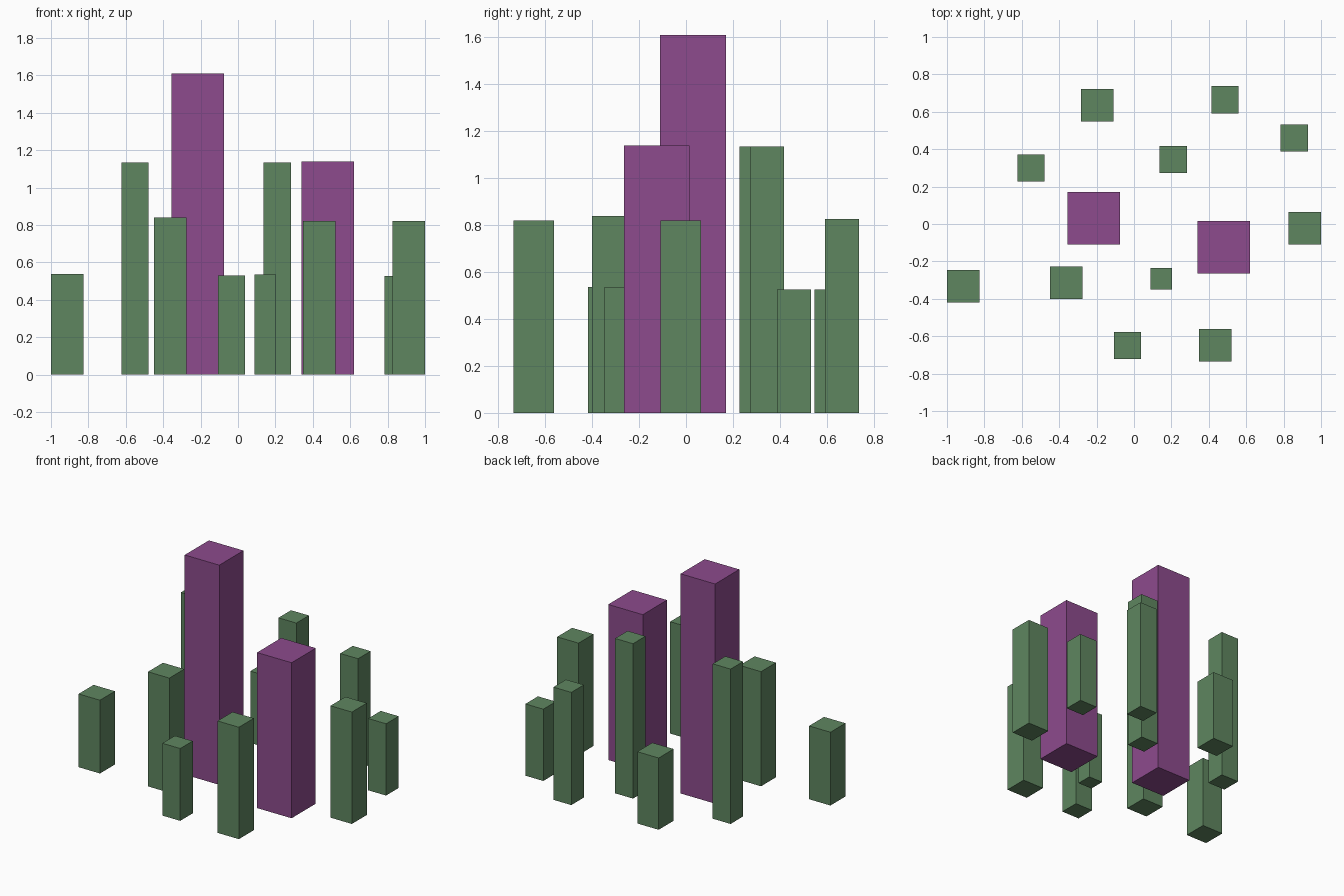
import bpy

cube = bpy.data.objects.get("Cube")
if cube:
    bpy.data.objects.remove(cube, do_unlink=True)


def make_material(name, rgb):
    mat = bpy.data.materials.new(name)
    mat.use_nodes = True
    color = (*rgb, 1.0)
    mat.diffuse_color = color
    mat.node_tree.nodes["Principled BSDF"].inputs["Base Color"].default_value = color
    return mat


def add_block(name, x, y, width, height, mat):
    """Square block standing on the ground."""
    bpy.ops.mesh.primitive_cube_add(size=1, location=(x, y, height / 2))
    block = bpy.context.object
    block.name = name
    block.scale = (width, width, height)
    bpy.ops.object.transform_apply(location=False, rotation=False, scale=True)
    block.data.materials.append(mat)


green = make_material("muted green", (0.114, 0.238, 0.117))
purple = make_material("plum purple", (0.266, 0.07, 0.266))

# Large central towers
TOWER = 0.28
add_block("tall_tower", -0.215, 0.03, TOWER, 1.61, purple)
add_block("short_tower", 0.48, -0.125, TOWER, 1.14, purple)

# Surrounding pillars in three widths
WIDE, MEDIUM, NARROW = 0.173, 0.145, 0.115
pillars = {
    "far_right_pillar": (-0.913, -0.332, WIDE, 0.537),
    "back_right_pillar": (-0.55, 0.3, MEDIUM, 1.135),
    "front_right_pillar": (-0.362, -0.315, WIDE, 0.84),
    "front_middle_pillar": (-0.035, -0.65, MEDIUM, 0.53),
    "inner_front_pillar": (0.147, -0.293, NARROW, 0.535),
    "inner_back_pillar": (0.21, 0.345, MEDIUM, 1.135),
    "front_left_pillar": (0.435, -0.648, WIDE, 0.82),
    "far_left_pillar": (0.913, -0.022, WIDE, 0.82),
    "outer_back_left_pillar": (0.857, 0.46, MEDIUM, 0.526),
    "back_left_pillar": (0.487, 0.664, MEDIUM, 0.826),
    "back_middle_pillar": (-0.197, 0.635, WIDE, 0.526),
}
for name, dims in pillars.items():
    add_block(name, *dims, green)
